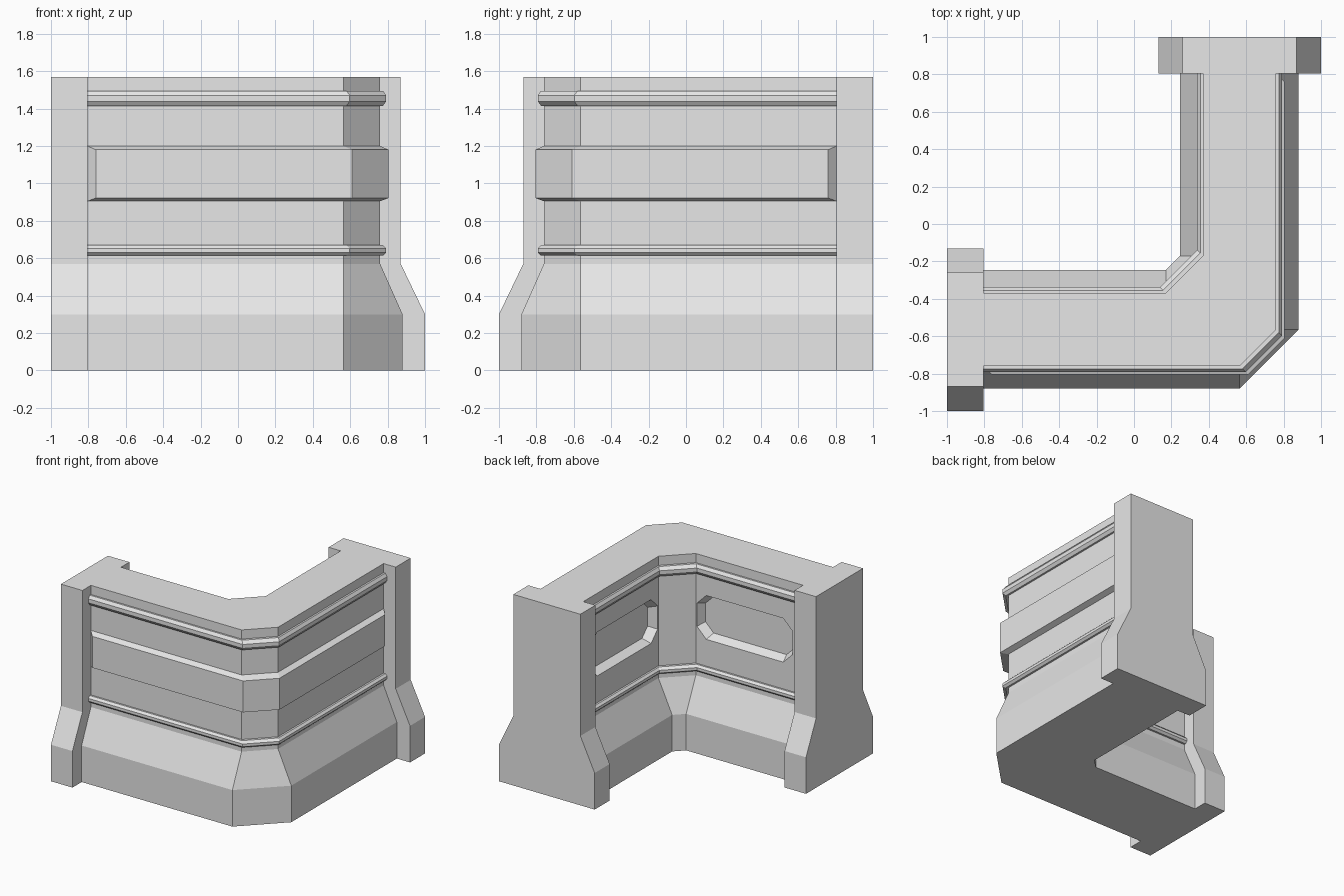
import bpy
import bmesh

cube = bpy.data.objects.get("Cube")
if cube:
    bpy.data.objects.remove(cube, do_unlink=True)

GREY = (0.8, 0.8, 0.8, 1)
stone = bpy.data.materials.new("grey_stone")
stone.use_nodes = True
stone.diffuse_color = GREY
stone.node_tree.nodes["Principled BSDF"].inputs["Base Color"].default_value = GREY

OUTER, INNER = 0.76, 0.37        # upper wall faces, distance from the axes
OUT_C, IN_C = 0.565, 0.17        # where the diagonal corner begins
END = -0.805                     # wall meets the end pillar
TOP, SLOPE_TOP, SLOPE_LOW = 1.57, 0.57, 0.3


def mirror(p):
    """Reflect one arm of the corner onto the other."""
    return (-p[1], -p[0], p[2])


def loft(name, rings):
    """Skin a list of equal closed rings and cap both ends."""
    bm = bmesh.new()
    loops = [[bm.verts.new(p) for p in ring] for ring in rings]
    n = len(loops[0])
    for a, b in zip(loops, loops[1:]):
        for i in range(n):
            j = (i + 1) % n
            bm.faces.new((a[i], a[j], b[j], b[i]))
    bm.faces.new(loops[0])
    bm.faces.new(loops[-1])
    bmesh.ops.recalc_face_normals(bm, faces=bm.faces)
    mesh = bpy.data.meshes.new(name)
    bm.to_mesh(mesh)
    bm.free()
    mesh.materials.append(stone)
    obj = bpy.data.objects.new(name, mesh)
    bpy.context.collection.objects.link(obj)
    return obj


def sweep(name, profile):
    """Carry (reach, corner, height, end) points round the bent wall."""
    start = [(e, -r, z) for r, c, z, e in profile]
    bend = [(c, -r, z) for r, c, z, e in profile]
    return loft(name, [start, bend,
                       [mirror(p) for p in bend], [mirror(p) for p in start]])


# Main wall with flared base
outer = [(0.88, 0), (0.88, SLOPE_LOW), (OUTER, SLOPE_TOP), (OUTER, TOP)]
inner = [(INNER, TOP), (INNER, SLOPE_TOP), (0.245, SLOPE_LOW), (0.245, 0)]
wall = sweep("wall", [(r, OUT_C, z, END) for r, z in outer]
             + [(r, IN_C, z, END) for r, z in inner])


# Recessed eight-sided panels on the inner faces
def recess_ring(depth):
    shrink = 0.43 * depth
    w, h, cut = 0.435 - shrink, 0.18 - shrink, 0.085 - 0.4 * shrink
    pts = [(w, h - cut), (w - cut, h), (cut - w, h), (-w, h - cut),
           (-w, cut - h), (cut - w, -h), (w - cut, -h), (w, cut - h)]
    return [(x - 0.275, -INNER - depth, z + 1.07) for x, z in pts]


rings = [recess_ring(-0.02), recess_ring(0.07)]
for cutter_rings in (rings, [[mirror(p) for p in r] for r in rings]):
    cutter = loft("recess_cutter", cutter_rings)
    cutter.hide_render = True
    mod = wall.modifiers.new("recess", 'BOOLEAN')
    mod.operation = 'DIFFERENCE'
    mod.solver = 'EXACT'
    mod.object = cutter
    bpy.context.view_layer.objects.active = wall
    bpy.ops.object.modifier_apply(modifier=mod.name)
    bpy.data.objects.remove(cutter, do_unlink=True)


# Moulded rails on both sides
def rail(name, face, corner, side, z, half):
    shape = [(-0.01, half), (0.015, half), (0.032, 0.4 * half),
             (0.032, -0.4 * half), (0.015, -half), (-0.01, -half)]
    sweep(name, [(face + side * d, corner + side * d, z + h, END)
                 for d, h in shape])


for level, z, half in (("upper", 1.455, 0.04), ("lower", 0.642, 0.028)):
    rail("outer_" + level + "_rail", OUTER, OUT_C, 1, z, half)
    rail("inner_" + level + "_rail", INNER, IN_C, -1, z, half)

# Raised band with bevelled edges and ends on the outside
band = [(0, 0.905, END), (0.045, 0.922, -0.76),
        (0.045, 1.18, -0.76), (0, 1.2, END)]
sweep("outer_band", [(OUTER + d, OUT_C + d, z, e) for d, z, e in band])

# End pillars
section = [(-1, 0), (-1, SLOPE_LOW), (-0.87, SLOPE_TOP), (-0.87, TOP),
           (-0.26, TOP), (-0.26, SLOPE_TOP), (-0.13, SLOPE_LOW), (-0.13, 0)]
ends = [[(x, y, z) for y, z in section] for x in (-1, END)]
loft("right_end_pillar", ends)
loft("back_end_pillar", [[mirror(p) for p in ring] for ring in ends])
